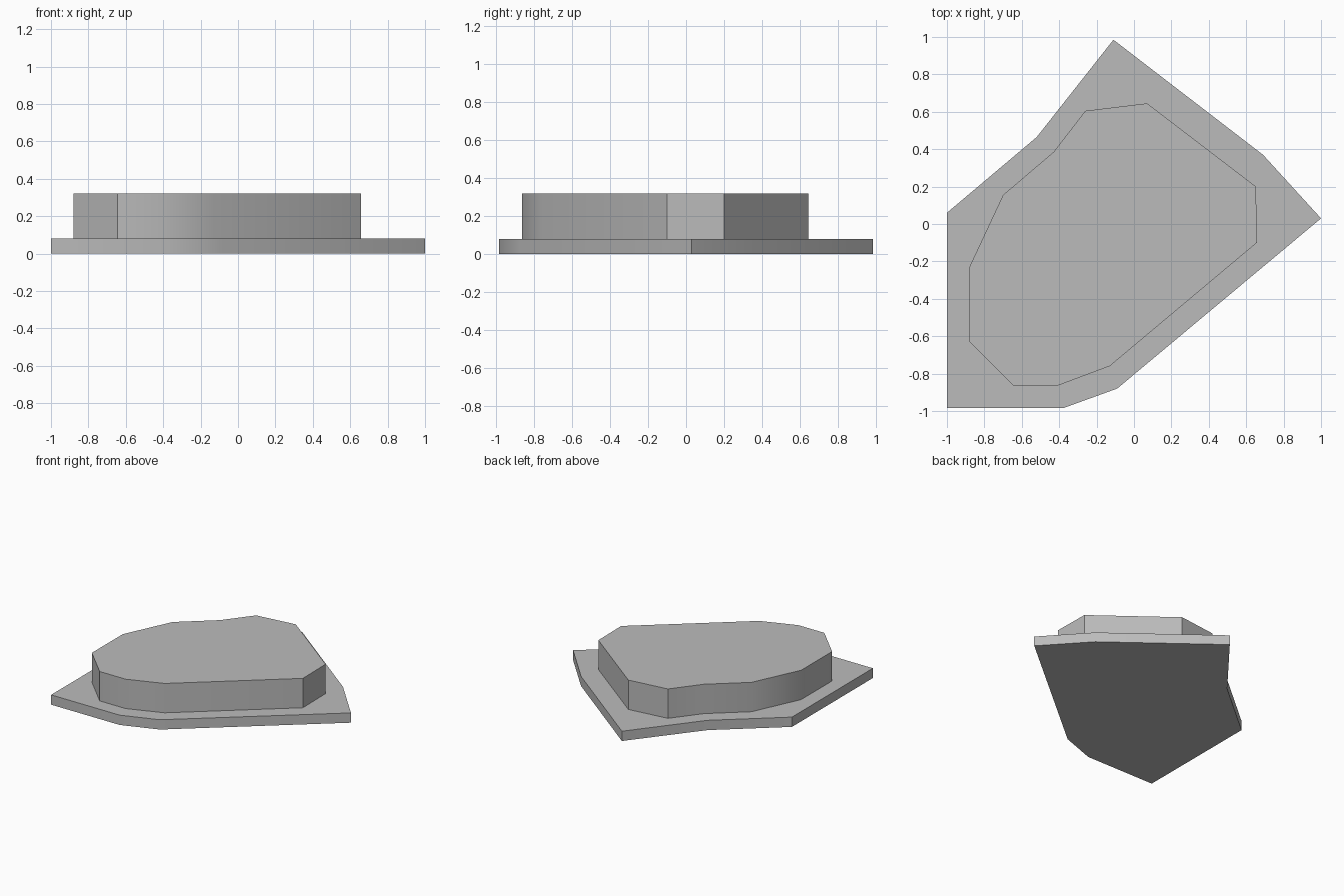
import bpy
import bmesh
import math

cube = bpy.data.objects.get("Cube")
if cube:
    bpy.data.objects.remove(cube, do_unlink=True)

# Single plain grey
GREY = (0.5, 0.5, 0.5, 1)
grey = bpy.data.materials.new("plain_grey")
grey.use_nodes = True
grey.diffuse_color = GREY
grey.node_tree.nodes["Principled BSDF"].inputs["Base Color"].default_value = GREY


def slab(name, outline, bottom, top):
    """Extrude a counter-clockwise outline into a flat slab."""
    bm = bmesh.new()
    face = bm.faces.new([bm.verts.new((x, y, bottom)) for x, y in outline])
    result = bmesh.ops.extrude_face_region(bm, geom=[face], use_keep_orig=True)
    for item in result["geom"]:
        if isinstance(item, bmesh.types.BMVert):
            item.co.z = top
    bmesh.ops.recalc_face_normals(bm, faces=bm.faces[:])
    mesh = bpy.data.meshes.new(name)
    bm.to_mesh(mesh)
    bm.free()
    mesh.materials.append(grey)
    obj = bpy.data.objects.new(name, mesh)
    bpy.context.collection.objects.link(obj)
    # Soft shading across the shallow corners only
    bpy.ops.object.select_all(action="DESELECT")
    obj.select_set(True)
    bpy.context.view_layer.objects.active = obj
    bpy.ops.object.shade_smooth_by_angle(angle=math.radians(30))
    return obj


# Wide thin ground plate
slab("base_plate", [
    (-1, 0.06), (-1, -0.985), (-0.38, -0.985), (-0.09, -0.88),
    (1, 0.03), (0.69, 0.37), (-0.11, 0.985), (-0.52, 0.465),
], 0, 0.08)

# Thick raised block standing on the plate
slab("raised_block", [
    (-0.88, -0.23), (-0.88, -0.63), (-0.645, -0.865), (-0.41, -0.865),
    (-0.13, -0.76), (0.657, -0.1), (0.652, 0.2), (0.07, 0.645),
    (-0.26, 0.605), (-0.43, 0.385), (-0.7, 0.155),
], 0.08, 0.32)
